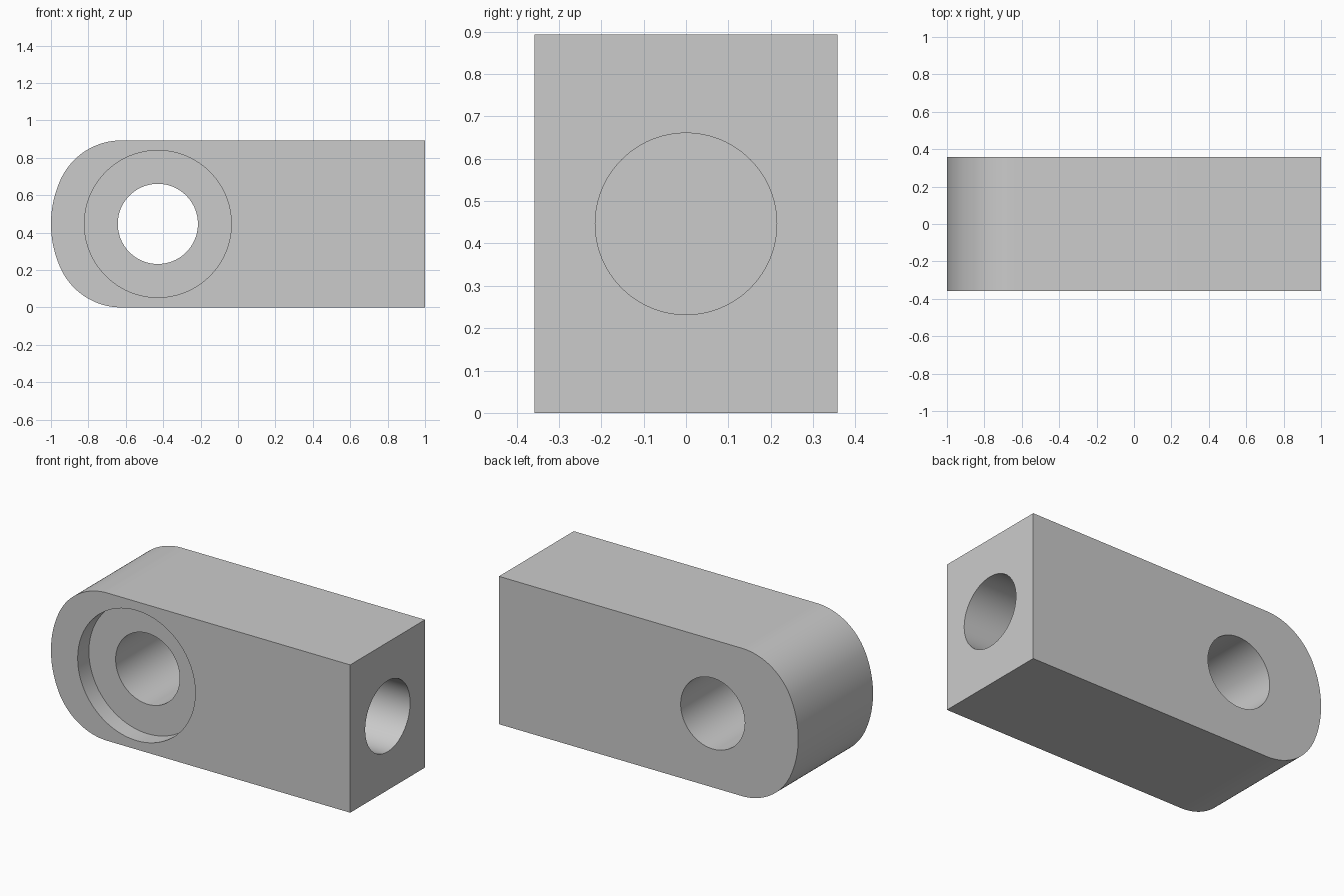
import bpy, bmesh
from math import atan2, cos, sin, pi, sqrt
from mathutils import Matrix, Vector

if "Cube" in bpy.data.objects:
    bpy.data.objects.remove(bpy.data.objects["Cube"])

U = 2 / 56                                   # one design unit
LENGTH, HEIGHT, DEPTH = 56 * U, 25 * U, 20 * U
MID = HEIGHT / 2
EYE_X = -1 + 16 * U                          # centre of the cross hole
BORE = 6 * U

grey = bpy.data.materials.new("plain grey")
grey.use_nodes = True
colour = (0.6, 0.6, 0.6, 1)
grey.diffuse_color = colour
grey.node_tree.nodes["Principled BSDF"].inputs["Base Color"].default_value = colour


def new_object(name, bm):
    bmesh.ops.recalc_face_normals(bm, faces=bm.faces)
    mesh = bpy.data.meshes.new(name)
    bm.to_mesh(mesh)
    bm.free()
    mesh.materials.append(grey)
    obj = bpy.data.objects.new(name, mesh)
    bpy.context.collection.objects.link(obj)
    return obj


def arc(cx, cz, r, start, end, steps):
    angles = [start + (end - start) * i / steps for i in range(steps + 1)]
    return [(cx + r * cos(a), cz + r * sin(a)) for a in angles]


def cut_hole(target, name, start, end, radius):
    """Drill a round hole between two points."""
    start, end = Vector(start), Vector(end)
    axis = end - start
    place = Matrix.Translation((start + end) / 2) @ axis.to_track_quat('Z', 'Y').to_matrix().to_4x4()
    bm = bmesh.new()
    bmesh.ops.create_cone(bm, cap_ends=True, segments=96, radius1=radius,
                          radius2=radius, depth=axis.length, matrix=place)
    cutter = new_object(name, bm)
    cutter.hide_render = True
    mod = target.modifiers.new(name, 'BOOLEAN')
    mod.operation, mod.solver, mod.object = 'DIFFERENCE', 'EXACT', cutter
    bpy.ops.object.modifier_apply(modifier=mod.name)
    bpy.data.objects.remove(cutter)


# Body: a bar whose nose is a wide arc blended into the top and bottom
nose_r, blend_r = 16 * U, 10 * U
rise = MID - blend_r
blend_x = EYE_X - sqrt((nose_r - blend_r) ** 2 - rise ** 2)
join = atan2(rise, blend_x - EYE_X)
upper = arc(blend_x, MID + rise, blend_r, pi / 2, join, 24)
nose = arc(EYE_X, MID, nose_r, join, 2 * pi - join, 24)
lower = [(x, HEIGHT - z) for x, z in reversed(upper)]
outline = [(1, 0), (1, HEIGHT)] + upper + nose[1:-1] + lower

bm = bmesh.new()
face = bm.faces.new([bm.verts.new((x, -DEPTH / 2, z)) for x, z in outline])
extruded = bmesh.ops.extrude_face_region(bm, geom=[face])["geom"]
bmesh.ops.translate(bm, vec=(0, DEPTH, 0),
                    verts=[v for v in extruded if isinstance(v, bmesh.types.BMVert)])
body = new_object("eye_block", bm)
bpy.context.view_layer.objects.active = body
body.select_set(True)

# Cross hole, shallow front recess, and blind hole in the square end
cut_hole(body, "cross_hole", (EYE_X, -DEPTH, MID), (EYE_X, DEPTH, MID), BORE)
cut_hole(body, "front_recess", (EYE_X, -DEPTH, MID), (EYE_X, -DEPTH / 2 + 3 * U, MID), 11 * U)
cut_hole(body, "end_hole", (1 + 5 * U, 0, MID), (1 - 24 * U, 0, MID), BORE)

bpy.ops.object.shade_smooth_by_angle(angle=pi / 6)
